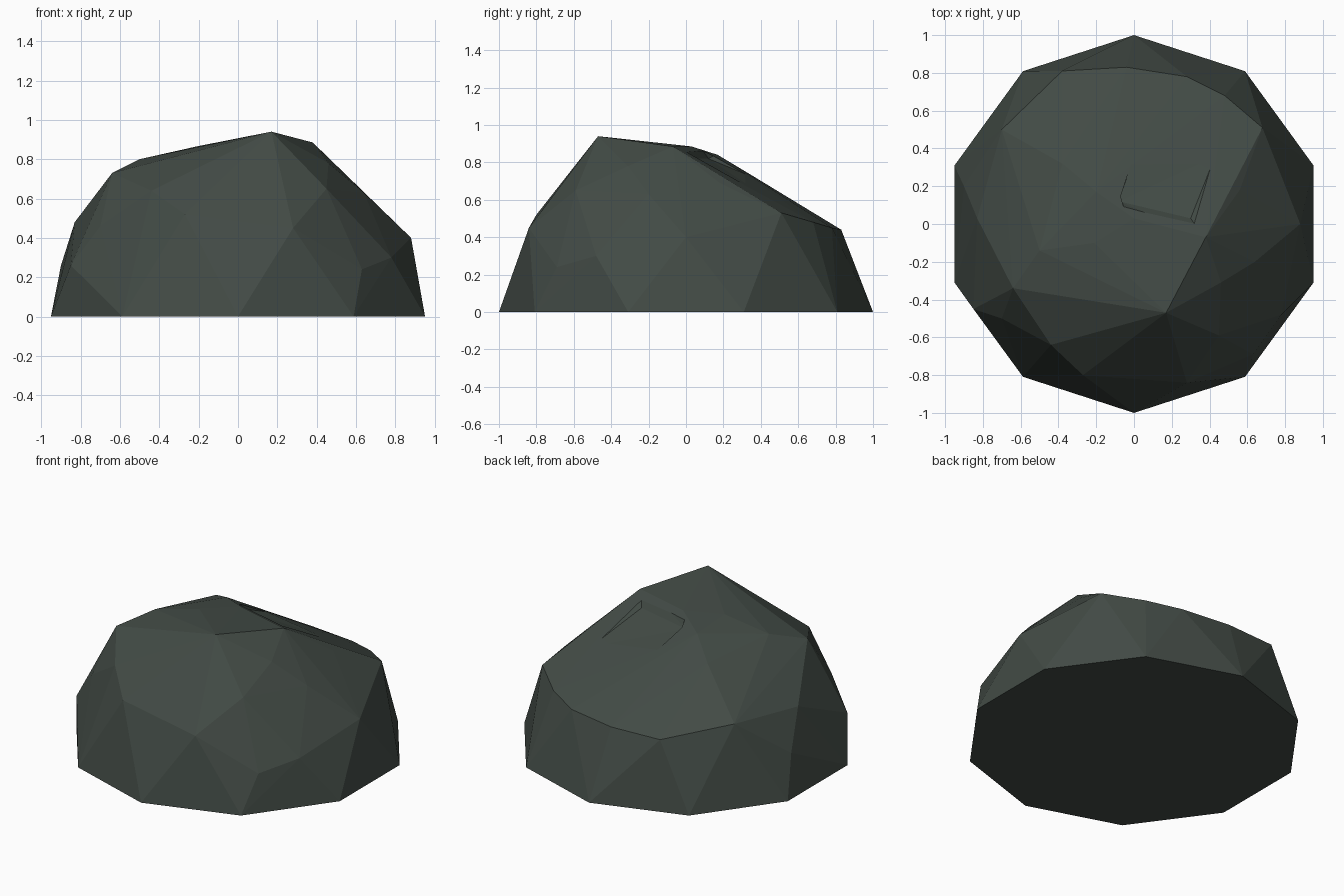
import bpy, bmesh, math


def hull_object(name, points):
    """Faceted solid wrapped around a set of points."""
    bm = bmesh.new()
    verts = [bm.verts.new(p) for p in points]
    res = bmesh.ops.convex_hull(bm, input=verts)
    inner = [g for g in res["geom_interior"] if isinstance(g, bmesh.types.BMVert)]
    bmesh.ops.delete(bm, geom=inner, context='VERTS')
    bmesh.ops.recalc_face_normals(bm, faces=bm.faces)
    mesh = bpy.data.meshes.new(name)
    bm.to_mesh(mesh)
    bm.free()
    obj = bpy.data.objects.new(name, mesh)
    bpy.context.collection.objects.link(obj)
    return obj


# ten-sided footprint
base = [(math.sin(i * math.pi / 5), math.cos(i * math.pi / 5), 0) for i in range(10)]

# upper ridge and sloping top
top = [
    (0.17, -0.47, 0.94), (0.30, -0.29, 0.89), (0.38, -0.07, 0.885),
    (0.56, 0.18, 0.69), (0.68, 0.51, 0.53), (0.48, 0.68, 0.48),
    (0.28, 0.78, 0.45), (-0.04, 0.83, 0.44), (-0.38, 0.81, 0.44),
    (-0.70, 0.50, 0.51), (-0.58, 0.20, 0.65), (-0.38, 0.32, 0.75),
    (-0.20, 0.17, 0.84), (0.0, 0.03, 0.885), (-0.21, -0.10, 0.865),
    (-0.50, -0.14, 0.80), (-0.64, -0.34, 0.73), (-0.24, -0.46, 0.80),
]

# chipped facets around the flanks
flank = [
    (-0.44, -0.64, 0.64), (-0.27, -0.80, 0.52), (0.28, -0.84, 0.45),
    (0.45, -0.59, 0.65), (0.46, -0.31, 0.78), (0.64, -0.20, 0.63),
    (0.63, -0.69, 0.24), (0.78, -0.48, 0.30), (0.88, 0.0, 0.40),
    (-0.83, 0.03, 0.48), (-0.90, 0.20, 0.26), (-0.85, -0.45, 0.26),
    (-0.70, -0.50, 0.46),
]

boulder = hull_object("boulder", base + top + flank)

# shallow broken step across the top
step = hull_object("step_cutter", [
    (-0.08, 0.12, 0.82), (0.30, 0.03, 0.82), (0.0, 0.03, 0.95), (0.37, -0.07, 0.95),
    (0.43, 0.36, 0.66), (0.0, 0.36, 0.72), (0.43, 0.36, 0.95), (0.0, 0.36, 0.95),
])
step.hide_render = True
step.hide_viewport = True
cut = boulder.modifiers.new("broken_step", 'BOOLEAN')
cut.operation = 'DIFFERENCE'
cut.solver = 'EXACT'
cut.object = step

# dark stone
stone = bpy.data.materials.new("stone")
stone.diffuse_color = (0.055, 0.07, 0.06, 1)
boulder.data.materials.append(stone)
